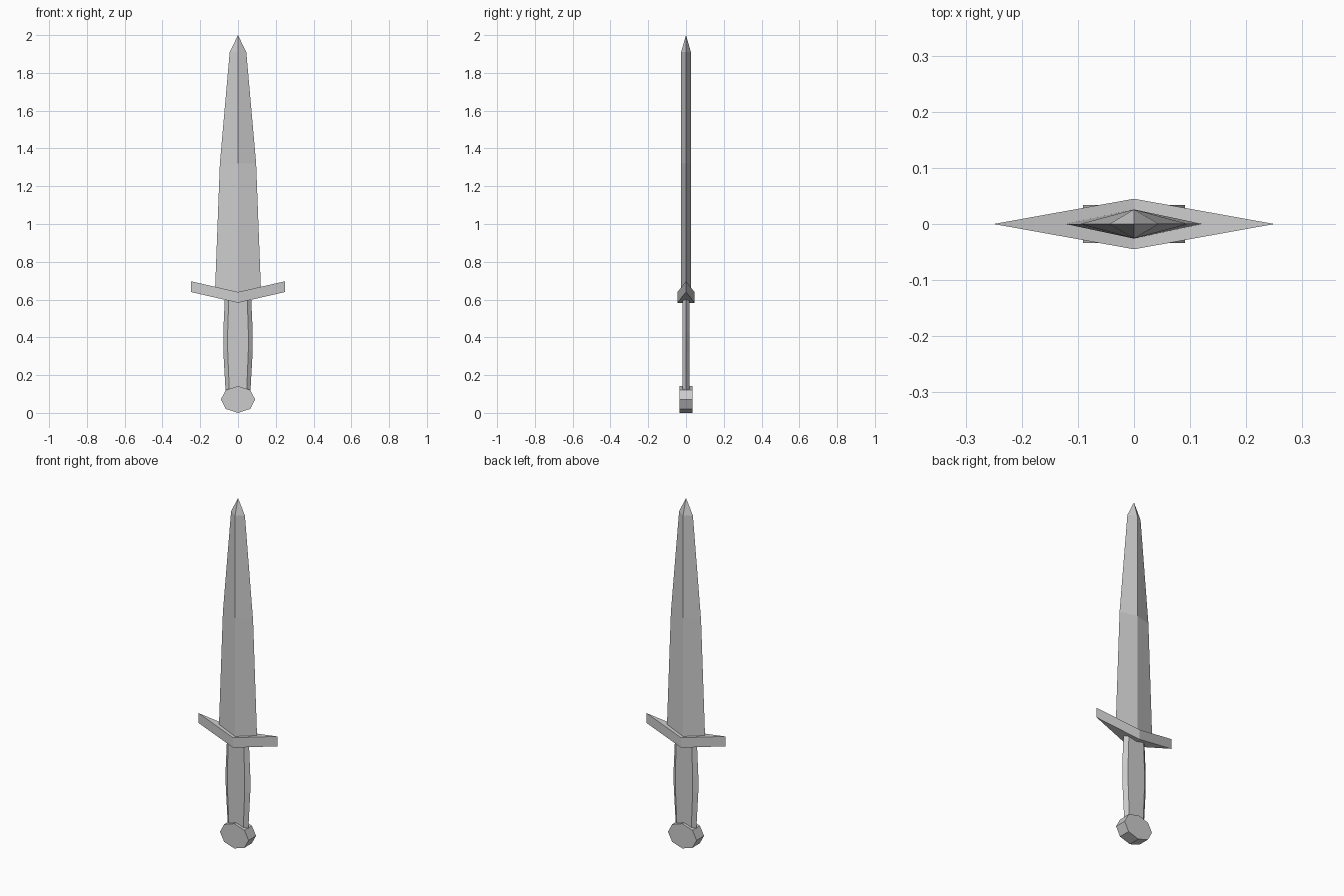
import bpy
from math import cos, sin, pi

if "Cube" in bpy.data.objects:
    bpy.data.objects.remove(bpy.data.objects["Cube"])


def make(name, verts, faces):
    mesh = bpy.data.meshes.new(name)
    mesh.from_pydata(verts, [], faces)
    mesh.update()
    obj = bpy.data.objects.new(name, mesh)
    bpy.context.collection.objects.link(obj)
    return obj


def loft(name, rings, tip=None):
    """Join equal-sized rings (counter-clockwise from +axis) into a closed solid."""
    n = len(rings[0])
    verts = [p for ring in rings for p in ring]
    faces = [tuple(reversed(range(n)))]
    for r in range(len(rings) - 1):
        for i in range(n):
            j = (i + 1) % n
            faces.append((r * n + i, r * n + j, (r + 1) * n + j, (r + 1) * n + i))
    last = (len(rings) - 1) * n
    if tip:
        verts.append(tip)
        faces += [(last + i, last + (i + 1) % n, len(verts) - 1) for i in range(n)]
    else:
        faces.append(tuple(range(last, last + n)))
    return make(name, verts, faces)


def diamond(w, t, z):
    return [(w, 0, z), (0, t, z), (-w, 0, z), (0, -t, z)]


def hexagon(w, t, z):
    f = w * 0.7
    return [(w, 0, z), (f, t, z), (-f, t, z), (-w, 0, z), (-f, -t, z), (f, -t, z)]


# Blade: tapering diamond section with a pointed tip
loft("blade", [diamond(w, 0.026, z) for w, z in
               [(0.122, 0.635), (0.096, 1.32), (0.044, 1.91)]], (0, 0, 2.0))

# Crossguard: diamond plan, arms swept upwards, creased across the middle
W, T, H, RISE = 0.25, 0.045, 0.057, 0.057
guard = []
for z in (0.583, 0.583 + H):
    guard += [(W, 0, z + RISE), (0, T, z), (-W, 0, z + RISE), (0, -T, z)]
sides = [(i, (i + 1) % 4, (i + 1) % 4 + 4, i + 4) for i in range(4)]
make("crossguard", guard, sides + [(0, 3, 1), (1, 3, 2), (4, 5, 7), (5, 6, 7)])

# Grip: flattened hexagonal section swelling in the middle
loft("grip", [hexagon(w, 0.018, z) for w, z in
              [(0.066, 0.12), (0.078, 0.33), (0.078, 0.43), (0.07, 0.60)]])

# Pommel: octagonal disc facing front and back
pommel = [[(0.091 * cos(i * pi / 4), y, 0.071 + 0.071 * sin(i * pi / 4))
           for i in range(8)] for y in (0.034, -0.034)]
loft("pommel", pommel)
